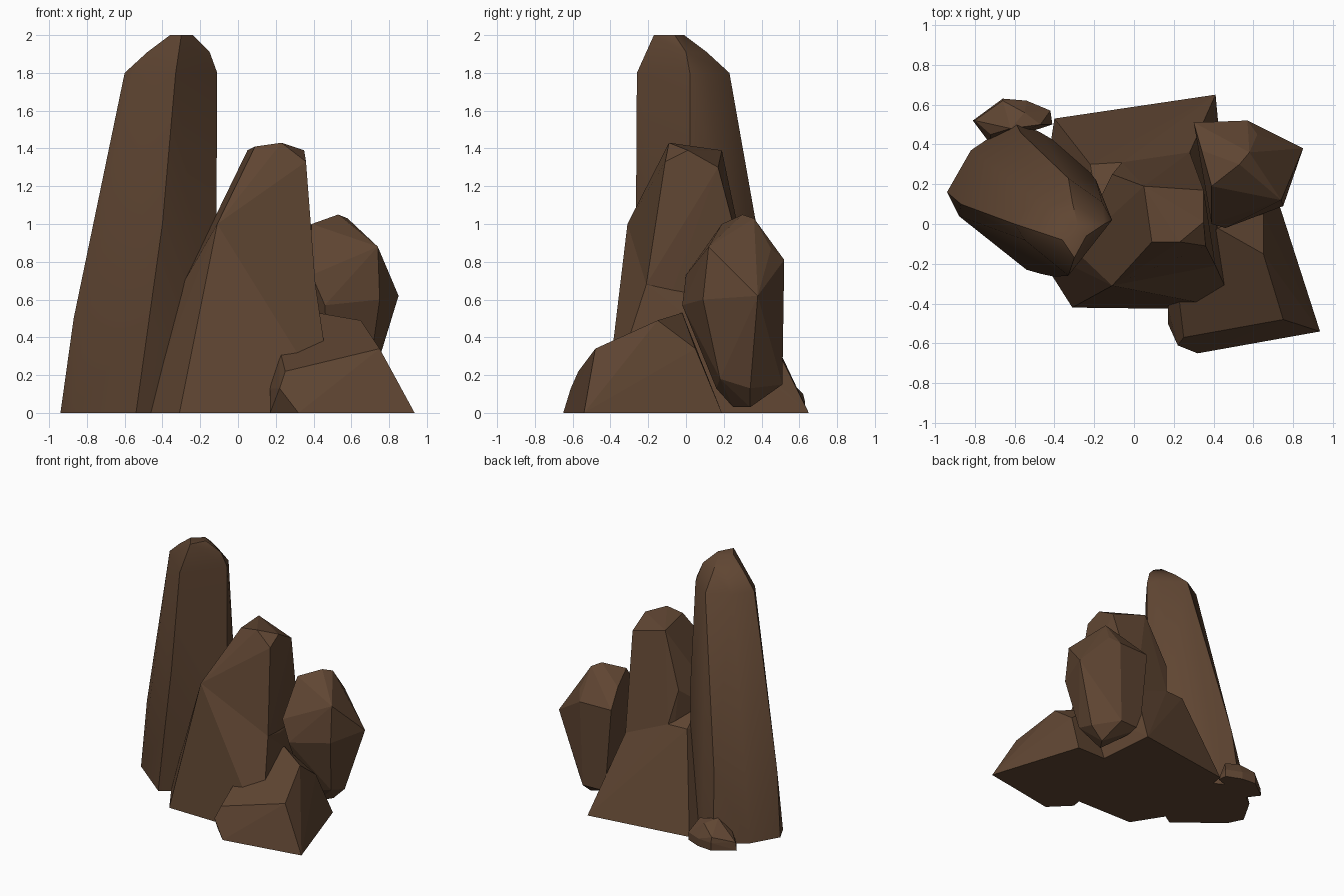
import bpy, bmesh, math

cube = bpy.data.objects.get("Cube")
if cube:
    bpy.data.objects.remove(cube, do_unlink=True)

brown = bpy.data.materials.new("brown_stone")
brown.use_nodes = True
colour = (0.115, 0.06, 0.032, 1)
brown.diffuse_color = colour
brown.node_tree.nodes["Principled BSDF"].inputs["Base Color"].default_value = colour


def rock(name, corners, smooth_angle=0):
    """Faceted boulder: the convex hull of its corners."""
    bm = bmesh.new()
    for corner in corners:
        bm.verts.new(corner)
    hull = bmesh.ops.convex_hull(bm, input=bm.verts[:])
    loose = {v for v in hull["geom_interior"] + hull["geom_unused"]
             if isinstance(v, bmesh.types.BMVert)}
    bmesh.ops.delete(bm, geom=list(loose), context="VERTS")
    bmesh.ops.dissolve_limit(bm, angle_limit=math.radians(4),
                             verts=bm.verts[:], edges=bm.edges[:])
    bmesh.ops.recalc_face_normals(bm, faces=bm.faces[:])
    mesh = bpy.data.meshes.new(name)
    bm.to_mesh(mesh)
    bm.free()
    mesh.materials.append(brown)
    obj = bpy.data.objects.new(name, mesh)
    bpy.context.collection.objects.link(obj)
    if smooth_angle:
        bpy.ops.object.select_all(action="DESELECT")
        obj.select_set(True)
        bpy.context.view_layer.objects.active = obj
        bpy.ops.object.shade_smooth_by_angle(angle=math.radians(smooth_angle))
    return obj


def levels(sections):
    """Corners from a list of (height, outline) sections."""
    return [(x, y, z) for z, outline in sections for x, y in outline]


# Tall pillar, tapering to a rounded tip
rock("tall_pillar", levels([
    (0, [(-.94, .16), (-.88, .04), (-.54, -.23), (-.12, .03),
         (-.30, .36), (-.47, .46), (-.60, .52), (-.82, .37)]),
    (.5, [(-.87, .10), (-.47, -.25), (-.57, .46)]),
    (1, [(-.75, .05), (-.40, -.265), (-.115, .02), (-.19, .22), (-.45, .35), (-.64, .25)]),
    (1.8, [(-.60, 0), (-.55, -.08), (-.33, -.26), (-.11, .02), (-.16, .11),
           (-.33, .23), (-.50, .13)]),
    (1.91, [(-.48, -.04), (-.15, 0), (-.31, .11)]),
    (2, [(-.36, -.08), (-.30, -.17), (-.24, -.06), (-.28, -.01)]),
]), 40)

# Where the steep middle boulder meets its flared foot
seam = [(-.11, -.31, 1.0), (.41, -.21, .68), (.38, -.02, .63), (.28, .36, .58),
        (-.06, .31, .72), (-.30, -.13, .67)]

# Steep upper part of the middle boulder
rock("middle_boulder", seam + [
    (-.11, .25, .98), (.23, -.09, 1.43), (.09, -.09, 1.41), (.05, .19, 1.39),
    (.35, .17, 1.30), (.35, .01, 1.39), (.36, -.11, 1.33),
    (-.15, -.25, .3), (.40, -.20, .3), (.28, .34, .3), (-.06, .30, .3),
])

# Flared foot of the middle boulder
rock("middle_boulder_foot", seam + [
    (-.22, .30, .72),
    (-.31, -.42, 0), (.51, -.43, 0), (.41, .65, 0), (-.40, .53, 0), (-.50, -.12, 0),
])

# Upright egg-shaped stone on the left side
rock("side_stone", [
    (.53, .30, 1.05), (.58, .36, 1.03), (.34, .37, .93), (.39, .19, 1.0),
    (.74, .12, .88), (.62, .45, .87), (.57, .52, .81), (.30, .51, .81),
    (.85, .38, .62), (.75, .09, .60), (.46, -.02, .57), (.39, 0, .73),
    (.69, .18, .18), (.70, .34, .13), (.55, .51, .15), (.36, .50, .15),
    (.60, .34, .03), (.54, .25, .03), (.48, .16, .13),
])

# Low front block
rock("front_block", [
    (.17, -.50, 0), (.32, -.65, 0), (.935, -.54, 0), (.70, .19, 0), (.45, .19, 0), (.2, -.3, 0),
    (.22, -.61, .13), (.25, -.57, .22), (.75, -.48, .34), (.17, -.42, .13), (.22, -.32, .34),
    (.65, -.15, .49), (.42, -.02, .53), (.65, .05, .34),
])

# Small pebble at the back of the pillar
rock("back_pebble", levels([
    (0, [(-.81, .52), (-.66, .63), (-.54, .62), (-.42, .57), (-.41, .50), (-.72, .40)]),
    (.06, [(-.80, .52), (-.66, .63), (-.54, .62), (-.42, .57)]),
    (.10, [(-.66, .62), (-.72, .45)]),
    (.16, [(-.55, .56), (-.47, .50)]),
    (.19, [(-.62, .48)]),
]))
